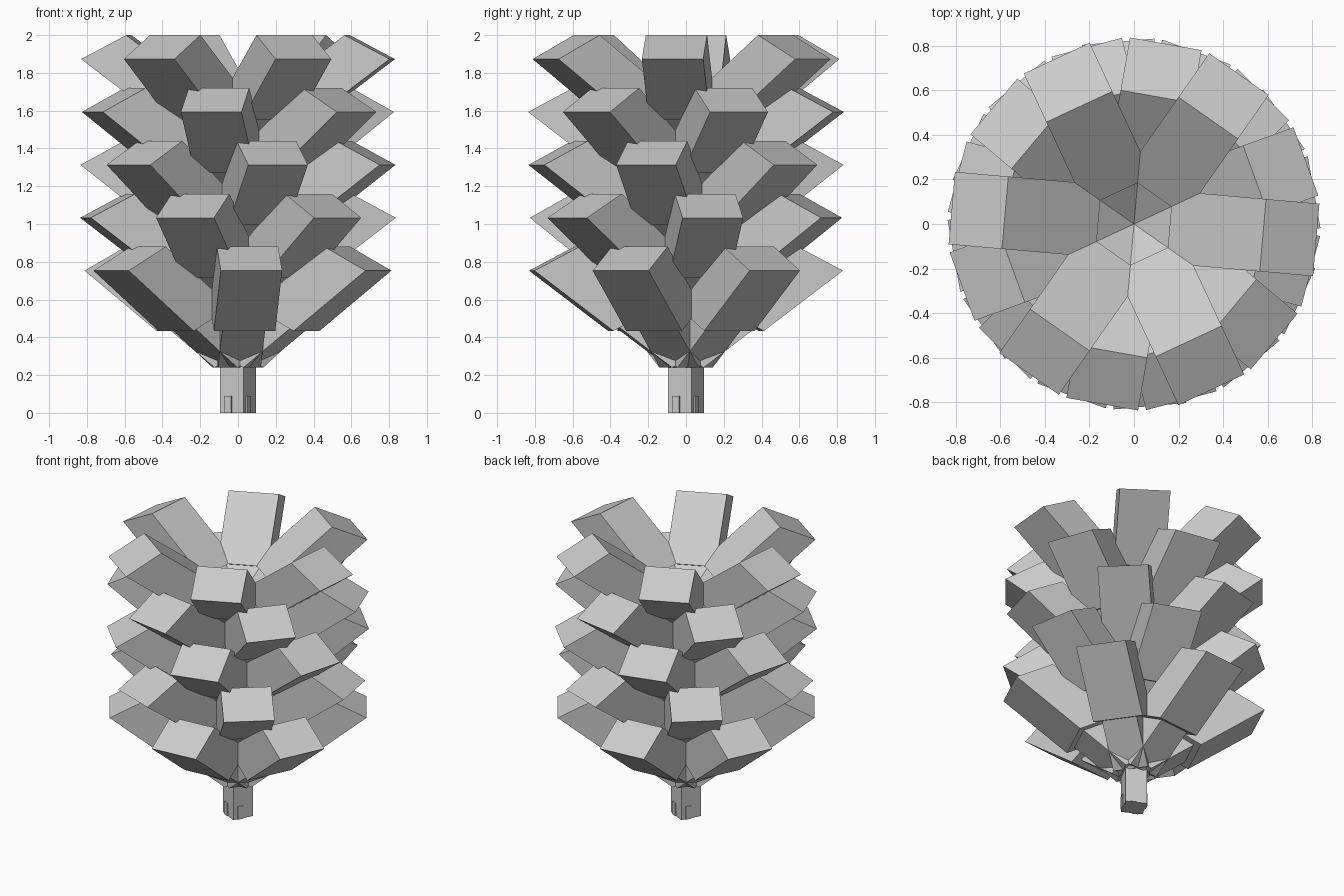
import bpy
from math import radians, cos, sin

if "Cube" in bpy.data.objects:
    bpy.data.objects.remove(bpy.data.objects["Cube"])

TIERS, PER_TIER, STEP_Z = 5, 6, 0.28
SLOPE = 0.76


def make_object(name, verts, faces):
    mesh = bpy.data.meshes.new(name)
    mesh.from_pydata(verts, [], faces)
    mesh.update()
    obj = bpy.data.objects.new(name, mesh)
    bpy.context.collection.objects.link(obj)
    return obj


def prism(name, profile, half_width, angle, z=0.0, shift=0.0):
    """Extrude a radial (r, z) profile sideways and turn it about the axis."""
    n = len(profile)
    verts = [(r, shift + s * half_width, h) for s in (1, -1) for r, h in profile]
    faces = [tuple(range(n)), tuple(range(2 * n - 1, n - 1, -1))]
    faces += [(i, i + n, (i + 1) % n + n, (i + 1) % n) for i in range(n)]
    obj = make_object(name, verts, faces)
    obj.rotation_euler.z = radians(angle)
    obj.location.z = z
    return obj


# Slanted scale block and the thinner stem that joins it to the axis
scale_profile = [(0.82, 0.753), (0.58, 0.88), (0.16, 0.88 - 0.42 * SLOPE),
                 (0.40, 0.753 - 0.42 * SLOPE)]
stem_profile = [(0.40, 0.24 + 0.316 * SLOPE), (0.23, 0.331 + 0.316 * SLOPE),
                (-0.086, 0.331), (0.084, 0.24)]

# Five tiers of six scales, each tier turned by 35 degrees
for t in range(TIERS):
    for i in range(PER_TIER):
        angle = -85 + 35 * t + 60 * i
        prism(f"scale_{t}_{i}", scale_profile, 0.163, angle, t * STEP_Z)
        prism(f"scale_stem_{t}_{i}", stem_profile, 0.114, angle, t * STEP_Z)

# Square stalk
corners = [(0.1 * cos(radians(17.5 + 90 * k)), 0.1 * sin(radians(17.5 + 90 * k)))
           for k in range(4)]
verts = [(x, y, z) for z in (0, 0.34) for x, y in corners]
faces = [(3, 2, 1, 0), (4, 5, 6, 7)]
faces += [(i, (i + 1) % 4, (i + 1) % 4 + 4, i + 4) for i in range(4)]
make_object("stalk", verts, faces)

# Small raised block at the foot of each stalk face
block = [(0.06, 0.0), (0.06, 0.09), (0.078, 0.09), (0.078, 0.0)]
for k in range(4):
    prism(f"stalk_foot_{k}", block, 0.021, -27.5 + 90 * k, 0, -0.021)
